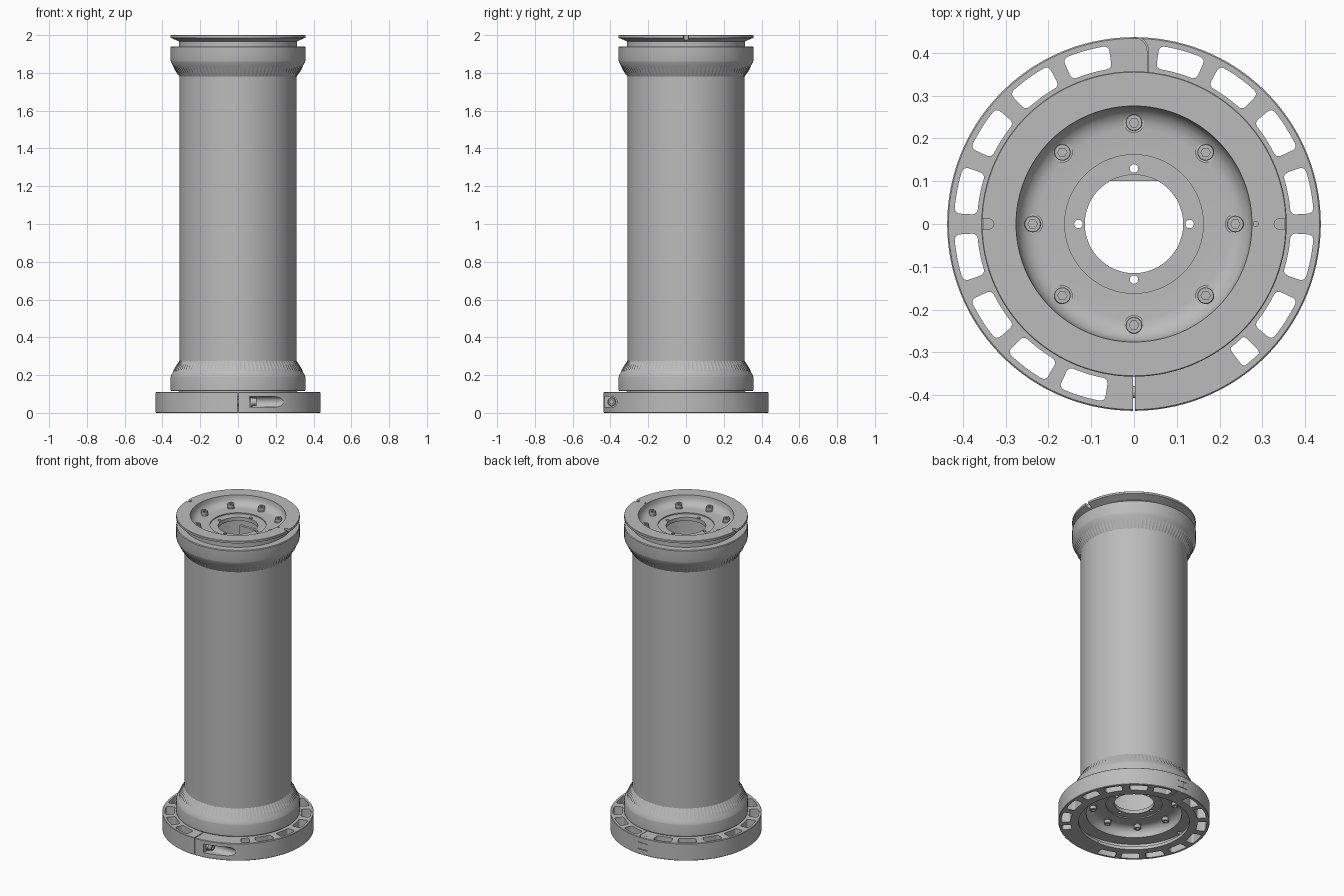
import bpy, bmesh, math
from math import sin, cos, pi, radians
from mathutils import Matrix, Vector

old = bpy.data.objects.get("Cube")
if old:
    bpy.data.objects.remove(old, do_unlink=True)

metal = bpy.data.materials.new("grey metal")
metal.use_nodes = True
GREY = (0.5, 0.5, 0.5, 1)
metal.diffuse_color = GREY
metal.node_tree.nodes["Principled BSDF"].inputs["Base Color"].default_value = GREY

MID = 1.0275            # mirror height of the two tube ends


def finish(name, bm, matrix=None):
    bmesh.ops.recalc_face_normals(bm, faces=bm.faces)
    mesh = bpy.data.meshes.new(name)
    bm.to_mesh(mesh)
    bm.free()
    mesh.materials.append(metal)
    ob = bpy.data.objects.new(name, mesh)
    bpy.context.collection.objects.link(ob)
    if matrix:
        ob.matrix_world = matrix
    return ob


def lathe(name, profile, segs, closed=True, radius=None, matrix=None):
    """Spin (r, z) points; radius(i, j, r) can vary the radius per vertex."""
    bm = bmesh.new()
    rings = []
    for j, (r, z) in enumerate(profile):
        ring = []
        for i in range(segs):
            a = 2 * pi * i / segs
            rr = radius(i, j, r) if radius else r
            ring.append(bm.verts.new((rr * cos(a), rr * sin(a), z)))
        rings.append(ring)
    n = len(rings)
    for j in range(n if closed else n - 1):
        a, b = rings[j], rings[(j + 1) % n]
        for i in range(segs):
            k = (i + 1) % segs
            bm.faces.new((a[i], a[k], b[k], b[i]))
    if not closed:
        bm.faces.new(rings[0])
        bm.faces.new(rings[-1])
    return finish(name, bm, matrix)


def prism(name, outline, z0, z1, bevel=0):
    bm = bmesh.new()
    bot = [bm.verts.new((x, y, z0)) for x, y in outline]
    top = [bm.verts.new((x, y, z1)) for x, y in outline]
    n = len(outline)
    bm.faces.new(bot)
    bm.faces.new(top)
    for i in range(n):
        k = (i + 1) % n
        bm.faces.new((bot[i], bot[k], top[k], top[i]))
    if bevel:
        corners = (0, n // 2 - 1, n // 2, n - 1)
        edges = [bm.edges.get((bot[i], top[i])) for i in corners]
        bmesh.ops.bevel(bm, geom=edges, offset=bevel, segments=4, profile=0.5, affect='EDGES')
    return finish(name, bm)


def box(name, x0, x1, y0, y1, z0, z1):
    return prism(name, [(x0, y0), (x1, y0), (x1, y1), (x0, y1)], z0, z1)


def rod(name, r, start, end, segs=32):
    start, end = Vector(start), Vector(end)
    bm = bmesh.new()
    turn = (end - start).to_track_quat('Z', 'Y').to_matrix().to_4x4()
    bmesh.ops.create_cone(bm, cap_ends=True, segments=segs, radius1=r, radius2=r,
                          depth=(end - start).length,
                          matrix=Matrix.Translation((start + end) / 2) @ turn)
    return finish(name, bm)


def cut(target, cutters):
    for c in cutters:
        c.hide_render = True
        mod = target.modifiers.new("cut", 'BOOLEAN')
        mod.operation = 'DIFFERENCE'
        mod.solver = 'EXACT'
        mod.object = c
        bpy.context.view_layer.objects.active = target
        bpy.ops.object.modifier_apply(modifier=mod.name)
        bpy.data.objects.remove(c, do_unlink=True)


# Tube: flanged, ribbed flares at both ends, dished end plates
end = [(.115, 1.91), (.115, 1.933), (.162, 1.933), (.162, 1.94), (.222, 1.94),
       (.238, 1.942), (.254, 1.949), (.267, 1.962), (.274, 1.978), (.276, 2.0),
       (.355, 2.0), (.357, 1.998), (.357, 1.986), (.312, 1.967), (.312, 1.94),
       (.353, 1.94), (.357, 1.936), (.357, 1.866), (.355, 1.858), (.345, 1.84),
       (.331, 1.815), (.31, 1.78)]
rib = len(end) - 2
profile = [(.285, 1.91)] + end
profile += [(r, 2 * MID - z) for r, z in reversed(profile)]
rib_rows = (rib + 1, len(profile) - 2 - rib)


def ribbed(i, j, r):
    return r + (.0035 if i % 2 else -.0035) if j in rib_rows else r


tube = lathe("tube_body", profile, 192, radius=ribbed)

# Small through holes, keyways and index hole in the end plates
cutters = []
for k in range(4):
    x, y = .13 * cos(k * pi / 2), .13 * sin(k * pi / 2)
    cutters.append(rod("hole_cutter", .01, (x, y, -.1), (x, y, 2.1), 16))
for side in (-1, 1):
    xs = sorted((side * .34, side * .4))
    for z0, z1 in ((1.96, 2.05), (0, .095)):
        cutters.append(box("key_cutter", *xs, -.012, .012, z0, z1))
        cutters.append(rod("key_end_cutter", .0121, (side * .34, 0, z0 + .001), (side * .34, 0, z1 - .001), 24))
cutters.append(rod("index_cutter", .006, (.285, 0, 1.985), (.285, 0, 2.05), 16))
cut(tube, cutters)

# Clamp ring with an inner V groove
clamp = lathe("clamp_ring", [(.32, 0), (.434, 0), (.437, .003), (.437, .107), (.434, .11),
                             (.32, .11), (.32, .09), (.36, .071), (.36, .039), (.32, .02)], 144)

# Lightening windows round the clamp
cutters = []
windows = [(s, 7.6) for s in (11, 32.5, 54, 74.3, 105.7, 126, 147.5, 169,
                              191, 212.5, 233, 253, 327.5, 349)] + [(311, 3.6)]
for mid, half in windows:
    steps = [radians(mid + half * (t / 4 - 1)) for t in range(9)]
    arc = [(.421 * cos(a), .421 * sin(a)) for a in steps]
    arc += [(.367 * cos(a), .367 * sin(a)) for a in reversed(steps)]
    cutters.append(prism("window_cutter", arc, -.05, .2, bevel=.012))

# Front split and the screw pocket beside it
cutters.append(box("split_cutter", -.0025, .0025, -.5, -.3, -.05, .2))
cutters.append(rod("pocket_cutter", .028, (.06, -.393, .058), (.5, -.393, .058)))
cutters.append(box("pocket_front_cutter", .0605, .19, -.5, -.393, .0302, .0858))

# Rear hinge joint: curved gaps that swap sides at the middle knuckle
PIN_Y = .405
for side, z0, z1 in ((1, -.05, .036), (-1, .033, .077), (1, .074, .2)):
    line = []
    for r in (.031, .034):
        bend = [(side * r * cos(t * pi / 16), PIN_Y + r * sin(t * pi / 16)) for t in range(9)]
        side_line = [(side * r, .3)] + bend
        line += side_line if r < .032 else side_line[::-1]
    cutters.append(prism("hinge_cutter", line, z0, z1))
for z in (.033, .074):
    cutters.append(box("knuckle_cutter", -.0325, .0325, .3, .5, z, z + .003))
cut(clamp, cutters)

hinge_pin = rod("hinge_pin", .0095, (0, PIN_Y, -.0), (0, PIN_Y, .1115), 24)
split_bolt = rod("clamp_bolt_shank", .014, (-.05, -.393, .058), (.062, -.393, .058), 24)

# Socket-head bolts
bolt_profile = [(.024, -.01), (.024, .003), (.0195, .003), (.0195, .022), (.018, .024),
                (.011, .024), (.011, .012)]


def hex_socket(i, j, r):
    if j < 5:
        return r
    return r * cos(pi / 6) / cos((2 * pi * i / 24) % (pi / 3) - pi / 6)


def bolt(name, matrix):
    return lathe(name, bolt_profile, 24, closed=False, radius=hex_socket, matrix=matrix)


parts = [tube, clamp, hinge_pin, split_bolt]
for k in range(8):
    spot = Vector((.237 * cos(k * pi / 4), .237 * sin(k * pi / 4), 0))
    parts.append(bolt("top_bolt", Matrix.Translation(spot + Vector((0, 0, 1.941)))))
    flip = Matrix.Rotation(pi, 4, 'X')
    parts.append(bolt("bottom_bolt", Matrix.Translation(spot + Vector((0, 0, .114))) @ flip))
parts.append(bolt("clamp_bolt", Matrix.Translation((.075, -.393, .058)) @ Matrix.Rotation(pi / 2, 4, 'Y')))

# Narrow board standing inside the tube
box("inner_board", -.06, .06, .1, .117, .2, 1.88)

bpy.ops.object.select_all(action='DESELECT')
for ob in parts:
    ob.select_set(True)
bpy.context.view_layer.objects.active = tube
bpy.ops.object.shade_smooth_by_angle(angle=radians(32))
bpy.ops.object.select_all(action='DESELECT')
